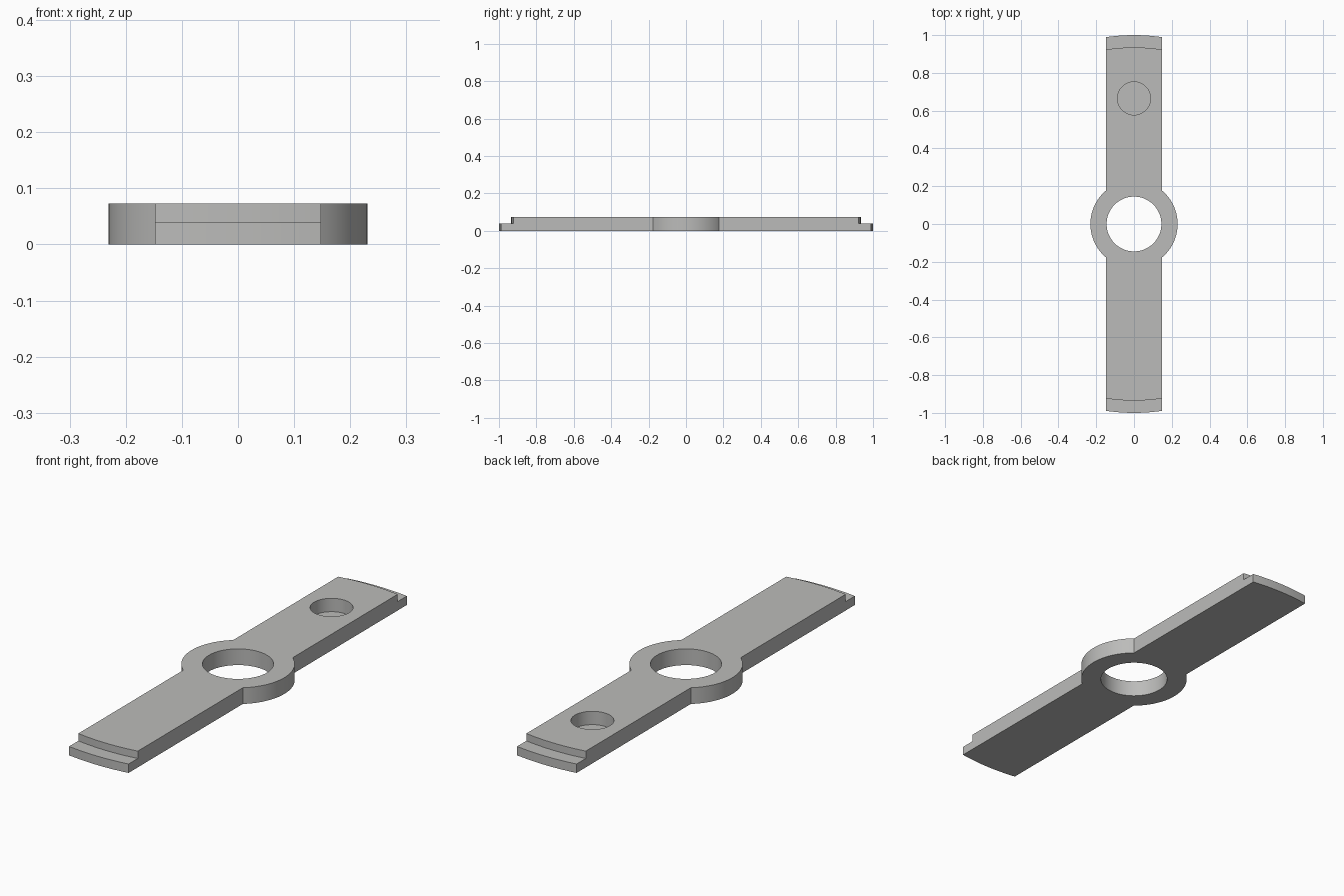
import bpy, bmesh
from math import sin, cos, asin, pi, radians

cube = bpy.data.objects.get("Cube")
if cube:
    bpy.data.objects.remove(cube, do_unlink=True)

HALF_WIDTH, HEIGHT = 0.148, 0.073
HUB_R, BORE_R, END_R = 0.231, 0.145, 1.0
STEP_R, STEP_Z = 0.935, 0.04
POCKET_Y, POCKET_R, POCKET_Z = 0.665, 0.0875, 0.013

grey = bpy.data.materials.new("grey metal")
grey.use_nodes = True
colour = (0.5, 0.5, 0.49, 1)
grey.diffuse_color = colour
grey.node_tree.nodes["Principled BSDF"].inputs["Base Color"].default_value = colour


def arc(radius, start, end, steps):
    angles = [start + (end - start) * i / steps for i in range(steps + 1)]
    return [(radius * cos(a), radius * sin(a)) for a in angles]


def prism(name, outline, z0, z1):
    """Extrude a counter-clockwise outline from z0 to z1."""
    bm = bmesh.new()
    face = bm.faces.new([bm.verts.new((x, y, z0)) for x, y in outline])
    top = bmesh.ops.extrude_face_region(bm, geom=[face])["geom"]
    verts = [v for v in top if isinstance(v, bmesh.types.BMVert)]
    bmesh.ops.translate(bm, verts=verts, vec=(0, 0, z1 - z0))
    bmesh.ops.recalc_face_normals(bm, faces=bm.faces)
    mesh = bpy.data.meshes.new(name)
    bm.to_mesh(mesh)
    bm.free()
    mesh.materials.append(grey)
    obj = bpy.data.objects.new(name, mesh)
    bpy.context.collection.objects.link(obj)
    return obj


def disc(radius, y=0):
    return [(px, py + y) for px, py in arc(radius, 0, 2 * pi, 96)[:-1]]


# Strap outline: rounded hub sides and curved ends, repeated by half turn
hub_a = pi / 2 - asin(HALF_WIDTH / HUB_R)
end_a = asin(HALF_WIDTH / END_R)
half = arc(HUB_R, -hub_a, hub_a, 32) + arc(END_R, pi / 2 - end_a, pi / 2 + end_a, 16)
strap = prism("strap_bar", half + [(-x, -y) for x, y in half], 0, HEIGHT)

# Cutters: centre bore, blind pocket and the stepped curved ends
step_a = asin(0.2 / STEP_R)
lip = arc(STEP_R, pi / 2 + step_a, pi / 2 - step_a, 24) + [(0.2, 1.1), (-0.2, 1.1)]
cutters = [
    prism("bore_cutter", disc(BORE_R), -0.1, 0.2),
    prism("pocket_cutter", disc(POCKET_R, POCKET_Y), POCKET_Z, 0.2),
    prism("back_step_cutter", lip, STEP_Z, 0.2),
    prism("front_step_cutter", [(-x, -y) for x, y in lip], STEP_Z, 0.2),
]
for cutter in cutters:
    cutter.hide_render = True
    mod = strap.modifiers.new(cutter.name, "BOOLEAN")
    mod.operation, mod.solver, mod.object = "DIFFERENCE", "EXACT", cutter

bpy.ops.object.select_all(action="DESELECT")
strap.select_set(True)
bpy.context.view_layer.objects.active = strap
for mod in list(strap.modifiers):
    bpy.ops.object.modifier_apply(modifier=mod.name)
for cutter in cutters:
    bpy.data.objects.remove(cutter, do_unlink=True)
bpy.ops.object.shade_smooth_by_angle(angle=radians(30))
